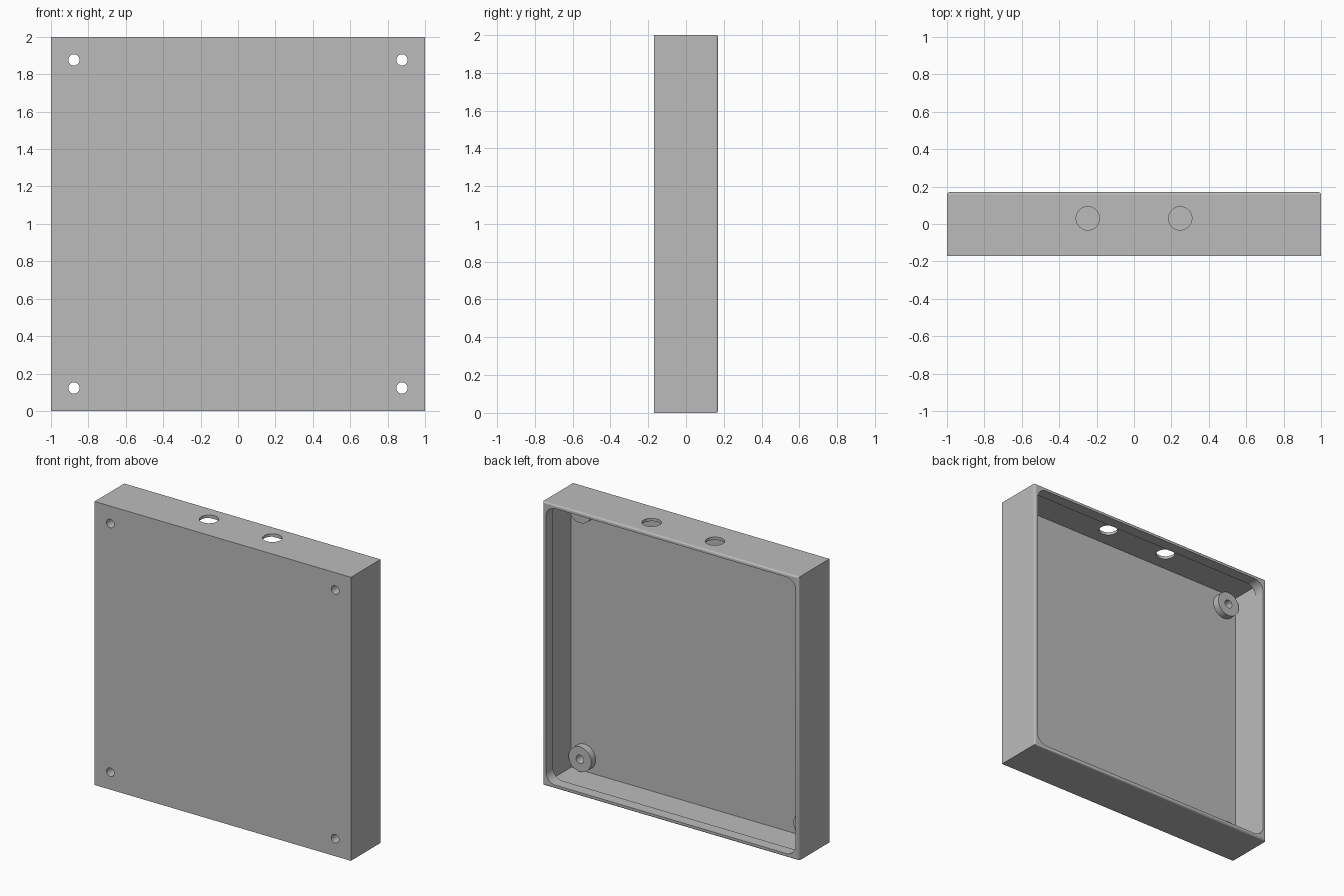
import bpy
import bmesh
import math
from mathutils import Vector

cube = bpy.data.objects.get("Cube")
if cube:
    bpy.data.objects.remove(cube, do_unlink=True)

DEPTH = 0.34        # overall depth along y
BACK = DEPTH / 2
FLOOR = -0.12       # inside face of the front panel
LIP = 0.09          # where the rounded rim lip starts
CORNER = 0.877      # screw offset from the centre
SCREW_R = 0.03

grey = bpy.data.materials.new("plain grey")
grey.use_nodes = True
colour = (0.5, 0.5, 0.5, 1)
grey.diffuse_color = colour
grey.node_tree.nodes["Principled BSDF"].inputs["Base Color"].default_value = colour


def block(name, half, y0, y1, bevel=0, pick=None, segments=4):
    """Square block centred on z = 1, with chosen edges rounded."""
    bm = bmesh.new()
    bmesh.ops.create_cube(bm, size=1)
    for v in bm.verts:
        v.co = Vector((v.co.x * 2 * half, y1 if v.co.y > 0 else y0, 1 + v.co.z * 2 * half))
    if bevel:
        edges = [e for e in bm.edges if pick(e.verts[0].co, e.verts[1].co)]
        bmesh.ops.bevel(bm, geom=edges, offset=bevel, offset_type='OFFSET',
                        segments=segments, profile=0.5, affect='EDGES')
    bmesh.ops.recalc_face_normals(bm, faces=bm.faces)
    mesh = bpy.data.meshes.new(name)
    bm.to_mesh(mesh)
    bm.free()
    obj = bpy.data.objects.new(name, mesh)
    bpy.context.collection.objects.link(obj)
    return obj


def cylinder(name, radius, length, centre, along_y=True):
    bpy.ops.mesh.primitive_cylinder_add(
        vertices=40, radius=radius, depth=length, location=centre,
        rotation=(math.pi / 2 if along_y else 0, 0, 0))
    obj = bpy.context.object
    obj.name = name
    return obj


def cut(obj, cutter):
    """Subtract the cutter, then remove it."""
    cutter.hide_render = True
    bpy.context.view_layer.update()
    mod = obj.modifiers.new("cut", 'BOOLEAN')
    mod.operation = 'DIFFERENCE'
    mod.solver = 'EXACT'
    mod.object = cutter
    bpy.context.view_layer.objects.active = obj
    bpy.ops.object.modifier_apply(modifier=mod.name)
    bpy.data.objects.remove(cutter, do_unlink=True)


def finish(obj):
    """Colour the part and smooth only its curved faces."""
    obj.data.materials.clear()
    obj.data.materials.append(grey)
    bpy.ops.object.select_all(action='DESELECT')
    obj.select_set(True)
    bpy.context.view_layer.objects.active = obj
    bpy.ops.object.shade_smooth_by_angle(angle=math.radians(35))
    for face in obj.data.polygons:
        if max(abs(c) for c in face.normal) > 0.999:
            face.use_smooth = False


# Tray body with a softened outer back edge
body = block("tray_body", 1, -BACK, BACK, 0.0125,
             lambda a, b: a.y > 0 and b.y > 0)

# Square cavity and rounded opening
cut(body, block("cavity_cutter", 0.98, FLOOR, LIP))
cut(body, block("opening_cutter", 0.975, 0, BACK + 0.1, 0.075,
                lambda a, b: abs(a.y - b.y) > 0.01, 10))

# Two cable holes in the top wall
for x in (-0.247, 0.247):
    cut(body, cylinder("cable_hole_cutter", 0.0625, 0.2, (x, 0.03, 2), False))

# Four screw holes, each with a round standoff behind it
for x, side in ((CORNER, "left"), (-CORNER, "right")):
    for z, level in ((1 + CORNER, "upper"), (1 - CORNER, "lower")):
        cut(body, cylinder("screw_cutter", SCREW_R, 0.2, (x, -BACK, z)))
        boss = cylinder(f"{level}_{side}_standoff", 0.088, 0.06, (x, FLOOR + 0.02, z))
        cut(boss, cylinder("screw_cutter", SCREW_R, 0.3, (x, FLOOR, z)))
        finish(boss)

finish(body)
